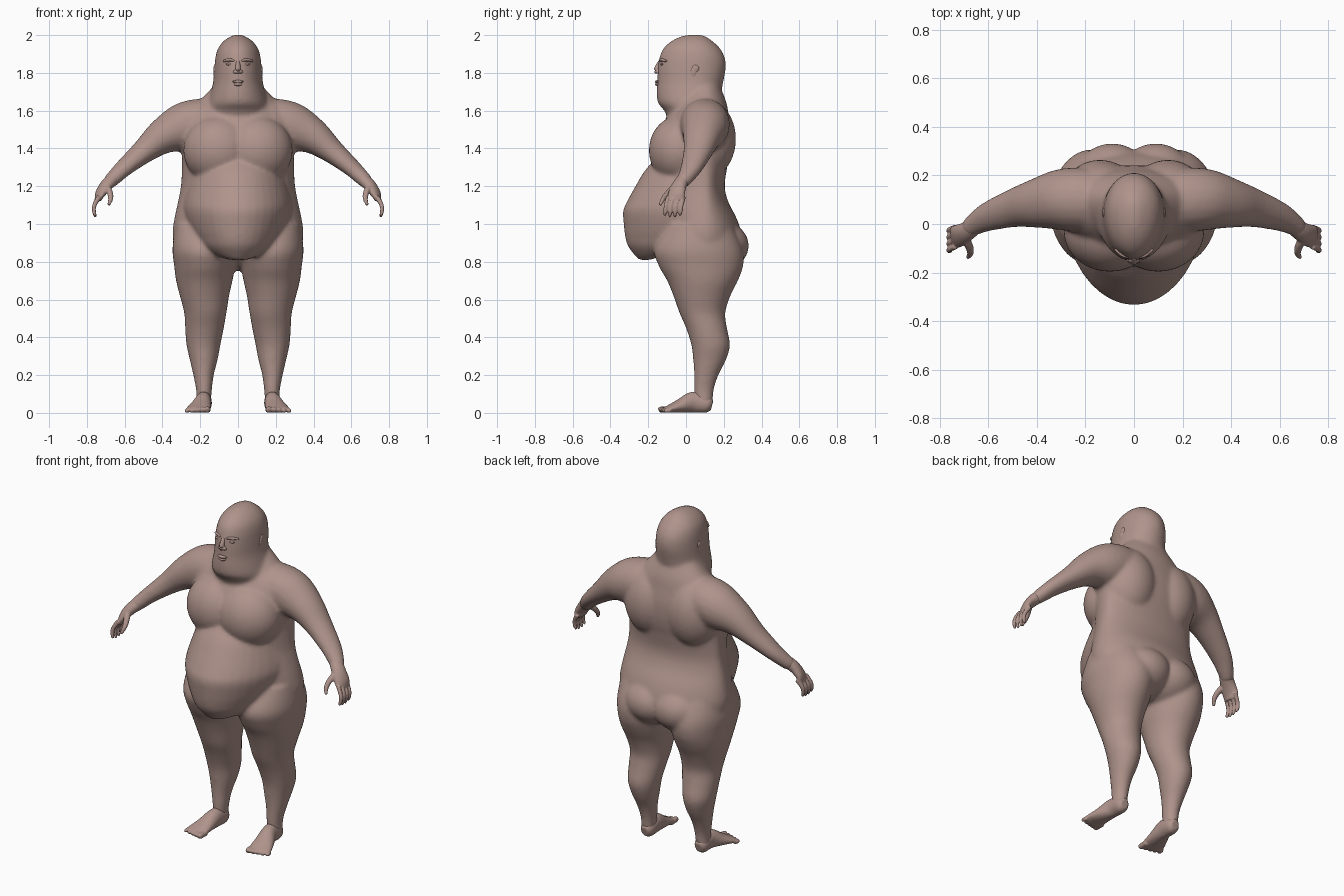
import bpy
import bmesh
from math import sin, cos, tau
from mathutils import Vector, Matrix

if "Cube" in bpy.data.objects:
    bpy.data.objects.remove(bpy.data.objects["Cube"], do_unlink=True)

skin = bpy.data.materials.new("Skin")
skin.use_nodes = True
skin.diffuse_color = (0.43, 0.295, 0.26, 1)
skin.node_tree.nodes["Principled BSDF"].inputs["Base Color"].default_value = skin.diffuse_color

SIDES = (1, -1)


def refine(rows, steps=4):
    """Smooth curve of rows passing through every given row."""
    rows = [Vector(row) for row in rows]
    result = []
    for k in range(len(rows) - 1):
        a, b = rows[k], rows[k + 1]
        leave = (b - rows[max(k - 1, 0)]) / 2
        arrive = (rows[min(k + 2, len(rows) - 1)] - a) / 2
        for i in range(steps):
            t = i / steps
            ease = t * t * (3 - 2 * t)
            result.append(a.lerp(b, ease) + leave * t * (1 - t) ** 2
                          - arrive * t * t * (1 - t))
    return result + [rows[-1]]


def bridge(bm, rings):
    """Closed surface through a list of rings with equal point counts."""
    loops = [[bm.verts.new(point) for point in ring] for ring in rings]
    count = len(loops[0])
    for lower, upper in zip(loops, loops[1:]):
        for i in range(count):
            j = (i + 1) % count
            bm.faces.new((lower[i], lower[j], upper[j], upper[i]))
    bm.faces.new(loops[0])
    bm.faces.new(loops[-1])


def loft(bm, rows, side=1, widest=None, count=40):
    """Stacked egg-shaped sections: height, x range, y range."""
    rings = []
    for z, x0, x1, y0, y1 in refine(rows):
        cx, rx = (x0 + x1) / 2, (x1 - x0) / 2
        cy = (y0 + y1) / 2 if widest is None else min(max(widest, y0), y1)
        ring = []
        for i in range(count):
            c, s = cos(tau * i / count), sin(tau * i / count)
            depth = y1 - cy if s > 0 else cy - y0
            ring.append((side * (cx + rx * c), cy + depth * s, z))
        rings.append(ring)
    bridge(bm, rings)


def centred(rows):
    """Expand rows of height, half width, front, back for a central part."""
    return [(z, -w, w, front, back) for z, w, front, back in rows]


def tube(bm, path, side=1, count=20):
    """Limb along a path of x, y, z, half width, half thickness."""
    path = refine(path)
    points = [Vector(p[:3]) for p in path]
    rings = []
    for k, p in enumerate(path):
        along = points[min(k + 1, len(path) - 1)] - points[max(k - 1, 0)]
        across = along.cross(Vector((0, 0, 1))).normalized()
        up = across.cross(along).normalized()
        ring = []
        for i in range(count):
            angle = tau * i / count
            v = points[k] + across * p[3] * cos(angle) + up * p[4] * sin(angle)
            ring.append((side * v.x, v.y, v.z))
        rings.append(ring)
    bridge(bm, rings)


def blob(bm, centre, radii, side=1):
    place = Matrix.Translation((side * centre[0], centre[1], centre[2]))
    bmesh.ops.create_uvsphere(bm, u_segments=32, v_segments=20, radius=1,
                              matrix=place @ Matrix.Diagonal((*radii, 1)))


def finish(bm, name, voxel, smoothing):
    """Fuse the pieces into one smooth object."""
    bmesh.ops.recalc_face_normals(bm, faces=bm.faces)
    mesh = bpy.data.meshes.new(name)
    bm.to_mesh(mesh)
    bm.free()
    mesh.materials.append(skin)
    obj = bpy.data.objects.new(name, mesh)
    bpy.context.collection.objects.link(obj)
    fuse = obj.modifiers.new("Fuse", "REMESH")
    fuse.mode = "VOXEL"
    fuse.voxel_size = voxel
    fuse.use_smooth_shade = True
    relax = obj.modifiers.new("Relax", "SMOOTH")
    relax.factor = 0.5
    relax.iterations = smoothing


# Body: trunk with a sloping chest, and the overhanging belly
body = bmesh.new()
loft(body, centred([
    (.82, .25, -.06, .27), (.88, .33, -.1, .298), (.95, .347, -.12, .295),
    (1.03, .337, -.14, .268), (1.12, .318, -.14, .223), (1.2, .303, -.14, .205),
    (1.3, .297, -.15, .218), (1.36, .297, -.165, .232), (1.42, .298, -.165, .24),
    (1.5, .295, -.135, .24), (1.58, .26, -.095, .226), (1.65, .205, -.05, .212),
    (1.73, .13, 0, .18)]), widest=.1)
loft(body, centred([
    (.81, .05, -.25, -.19), (.835, .12, -.272, -.12), (.88, .2, -.306, 0),
    (.93, .25, -.322, .1), (1, .28, -.33, .1), (1.07, .297, -.333, .1),
    (1.12, .295, -.312, .1), (1.2, .275, -.268, .1), (1.28, .25, -.22, .1),
    (1.36, .2, -.15, .1)]), widest=.1)

# Thick neck and skull
loft(body, centred([
    (1.54, .15, -.09, .2), (1.6, .16, -.115, .21), (1.64, .158, -.148, .2),
    (1.69, .146, -.155, .188), (1.75, .132, -.152, .197), (1.82, .126, -.15, .21),
    (1.88, .12, -.141, .206), (1.93, .106, -.12, .18), (1.97, .075, -.075, .138),
    (1.995, .035, -.02, .1), (2.003, .012, .03, .07)]), widest=.05)

# Paired masses: chest, shoulder blades, buttocks, legs and arms
for side in SIDES:
    blob(body, (.1, -.03, 1.39), (.19, .167, .185), side)
    blob(body, (.14, .09, 1.45), (.17, .175, .22), side)
    blob(body, (.09, .13, .885), (.18, .203, .15), side)
    loft(body, [
        (.04, .145, .22, .05, .14), (.12, .138, .222, .043, .147),
        (.2, .128, .237, .043, .172), (.28, .108, .255, .038, .212),
        (.36, .093, .273, .028, .233), (.45, .075, .28, 0, .217),
        (.53, .061, .285, -.035, .208), (.62, .047, .308, -.067, .235),
        (.7, .029, .328, -.1, .275), (.78, .015, .338, -.145, .303),
        (.87, 0, .347, -.168, .3), (1, .03, .33, -.1, .24)], side)
    tube(body, [
        (.08, .1, 1.56, .1, .1), (.2, .1, 1.54, .13, .125),
        (.3, .1, 1.508, .127, .127), (.4, .085, 1.462, .103, .095),
        (.495, .065, 1.388, .08, .066), (.6, .03, 1.3, .061, .047),
        (.66, -.004, 1.242, .045, .04), (.685, -.025, 1.217, .038, .036)], side)
finish(body, "body", .0095, 14)

# Hands: palm, four forward-reaching fingers and a thumb
for side, label in zip(SIDES, ("left", "right")):
    hand = bmesh.new()
    tube(hand, [
        (.65, -.002, 1.25, .036, .034), (.695, -.034, 1.207, .041, .032),
        (.728, -.05, 1.162, .047, .024), (.742, -.054, 1.125, .045, .016)], side)
    for i in range(4):
        y = -.093 + .027 * i
        tip = 1.045 - .008 * (i in (1, 2))
        tube(hand, [
            (.734, y, 1.145, .011, .014), (.76, y - .012, 1.1, .011, .012),
            (.762, y - .017, 1.065, .01, .011), (.754, y - .02, tip, .007, .007)],
            side, 10)
    tube(hand, [
        (.7, -.05, 1.205, .02, .02), (.68, -.09, 1.17, .017, .016),
        (.674, -.12, 1.135, .014, .013), (.685, -.138, 1.1, .008, .008)], side, 10)
    finish(hand, label + "_hand", .0045, 3)

# Feet: heel, arch and a row of toes
for side, label in zip(SIDES, ("left", "right")):
    foot = bmesh.new()
    tube(foot, [
        (.18, .138, .04, .022, .028), (.18, .112, .046, .04, .046),
        (.182, .04, .057, .043, .056), (.197, -.03, .037, .056, .037),
        (.209, -.085, .022, .066, .022), (.212, -.112, .016, .064, .015)], side)
    for i in range(5):
        x, r = .16 + .027 * i, .017 - .0012 * i
        tip = -.145 + .007 * i
        tube(foot, [(x, -.08, r, r, r), (x + .003, tip + .012, r, r, r),
                    (x + .004, tip, r * .8, r * .6, r * .6)], side, 10)
    finish(foot, label + "_foot", .0055, 3)

# Face: nose with nostrils, small lips
nose = bmesh.new()
tube(nose, [(0, -.125, 1.87, .011, .012), (0, -.143, 1.845, .012, .014),
            (0, -.153, 1.815, .015, .018), (0, -.15, 1.798, .012, .012)])
for side in SIDES:
    blob(nose, (.015, -.146, 1.805), (.012, .014, .01), side)
finish(nose, "nose", .004, 4)

mouth = bmesh.new()
blob(mouth, (0, -.15, 1.754), (.03, .015, .008))
blob(mouth, (0, -.15, 1.739), (.024, .014, .008))
finish(mouth, "lips", .003, 1)

# Paired brows, eyelids and flat ears
for side, label in zip(SIDES, ("left", "right")):
    brow = bmesh.new()
    tube(brow, [(.018, -.137, 1.864, .006, .006), (.045, -.128, 1.869, .009, .008),
                (.078, -.104, 1.862, .006, .006)], side)
    finish(brow, label + "_brow", .003, 2)
    eye = bmesh.new()
    blob(eye, (.045, -.127, 1.846), (.02, .01, .007), side)
    finish(eye, label + "_eyelid", .003, 2)
    ear = bmesh.new()
    blob(ear, (.12, .04, 1.8), (.011, .018, .032), side)
    blob(ear, (.119, .05, 1.822), (.012, .022, .022), side)
    finish(ear, label + "_ear", .004, 4)
